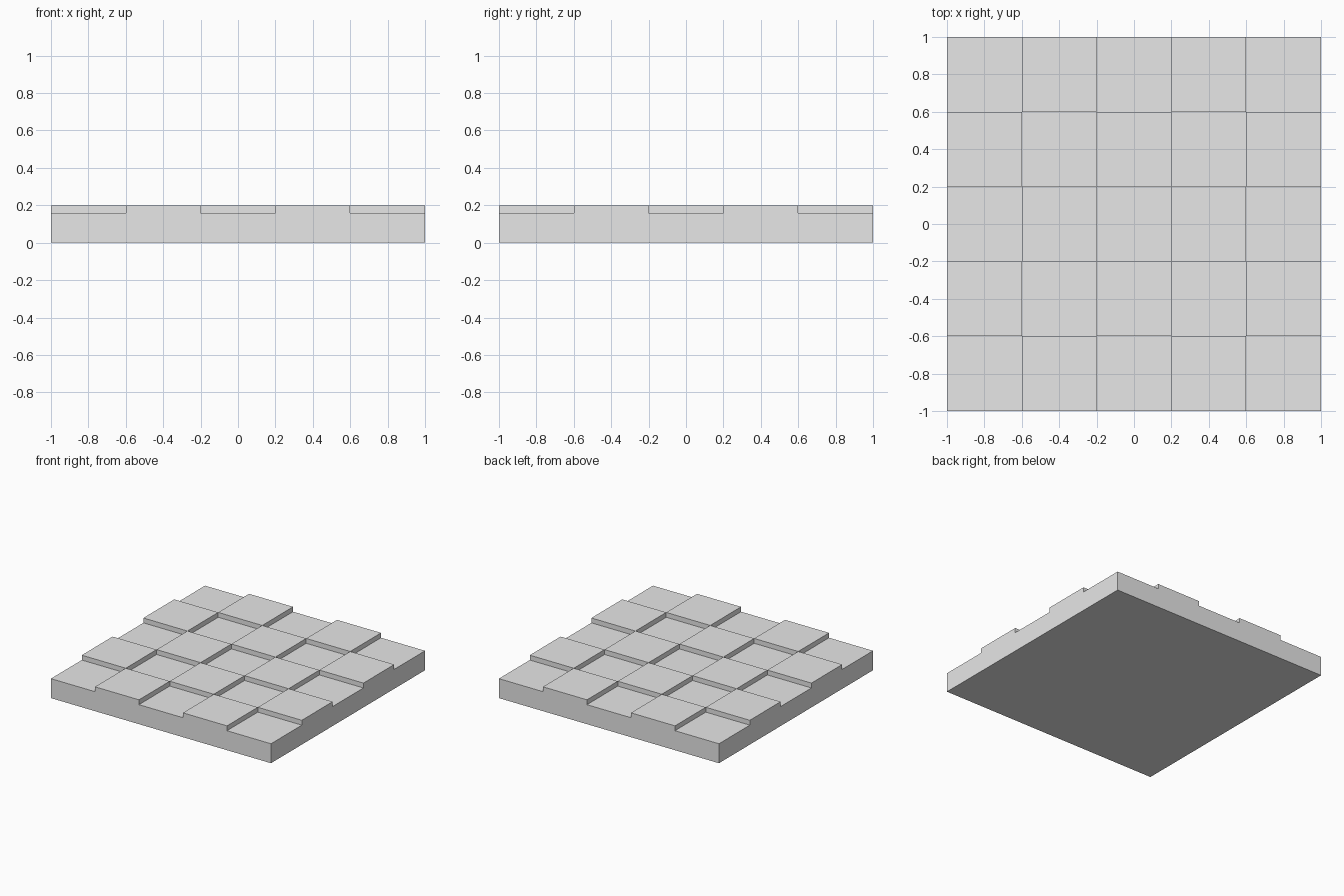
import bpy
import bmesh

cube = bpy.data.objects.get("Cube")
if cube:
    bpy.data.objects.remove(cube, do_unlink=True)

CELLS = 5
LOW, HIGH = 0.16, 0.20
CELL = 2 / CELLS

# Single flat grey
grey = bpy.data.materials.new("light_grey")
grey.use_nodes = True
colour = (0.8, 0.8, 0.8, 1)
grey.diffuse_color = colour
grey.node_tree.nodes["Principled BSDF"].inputs["Base Color"].default_value = colour

bm = bmesh.new()

# Grid of recessed tiles
bmesh.ops.create_grid(bm, x_segments=CELLS, y_segments=CELLS, size=1)
for v in bm.verts:
    v.co.z = LOW
tiles = list(bm.faces)

# Sides and underside of the slab
rim = [e for e in bm.edges if e.is_boundary]
geom = bmesh.ops.extrude_edge_only(bm, edges=rim)["geom"]
for v in geom:
    if isinstance(v, bmesh.types.BMVert):
        v.co.z = 0
bottom = [e for e in bm.edges if all(v.co.z == 0 for v in e.verts)]
bmesh.ops.contextual_create(bm, geom=bottom)
bmesh.ops.recalc_face_normals(bm, faces=bm.faces[:])


# Raise every other tile in a checker pattern
def is_raised(face):
    c = face.calc_center_median()
    return (int((c.x + 1) / CELL) + int((c.y + 1) / CELL)) % 2 == 1


raised = [f for f in tiles if is_raised(f)]
tops = bmesh.ops.extrude_discrete_faces(bm, faces=raised)["faces"]
for f in tops:
    for v in f.verts:
        v.co.z = HIGH

mesh = bpy.data.meshes.new("checkered_floor_slab")
bm.to_mesh(mesh)
bm.free()
mesh.materials.append(grey)
slab = bpy.data.objects.new("checkered_floor_slab", mesh)
bpy.context.collection.objects.link(slab)
